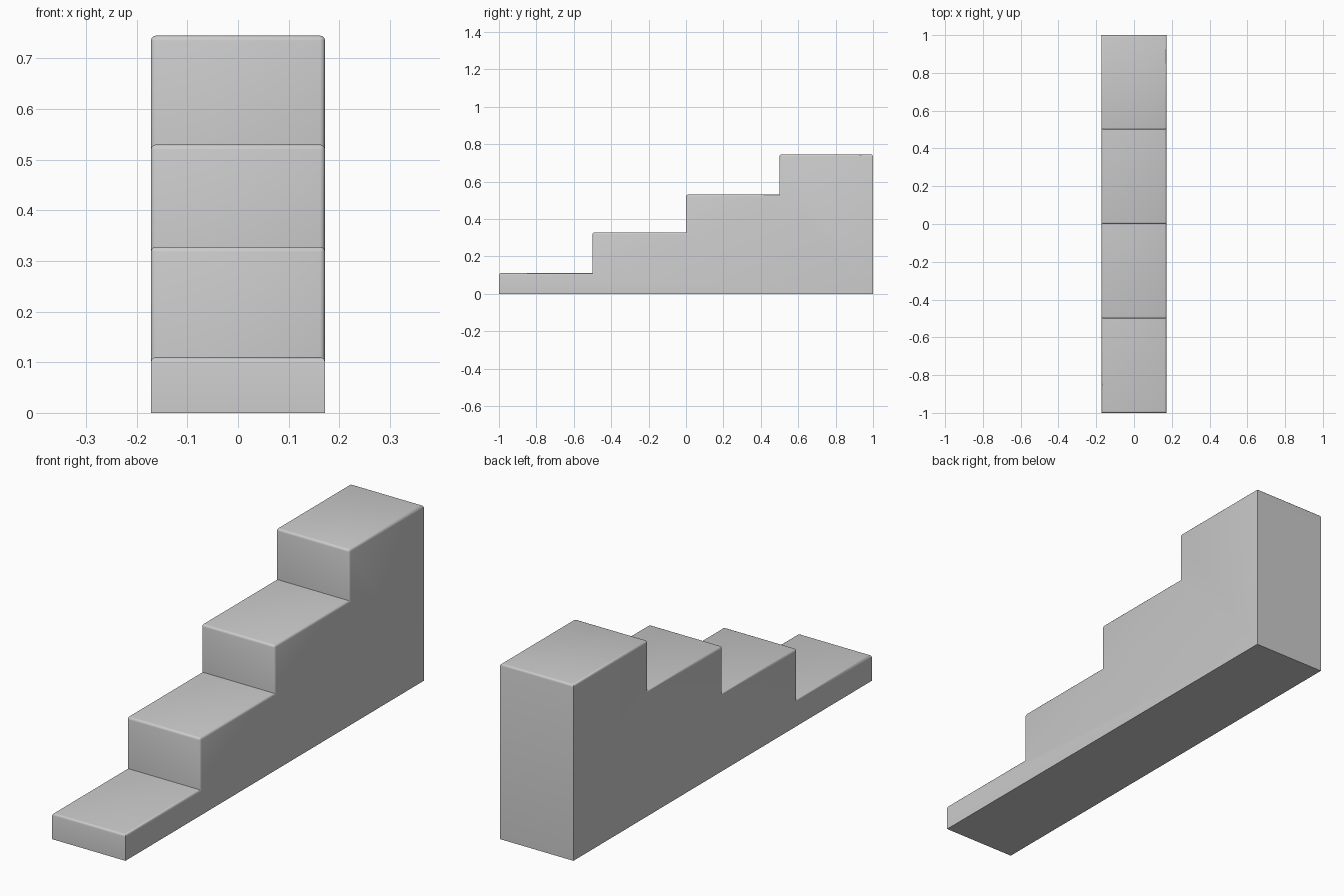
import bpy
import bmesh
import math

cube = bpy.data.objects.get("Cube")
if cube:
    bpy.data.objects.remove(cube, do_unlink=True)

HALF_WIDTH = 0.172
TREAD_HEIGHTS = [0.11, 0.328, 0.53, 0.745]
DEPTH = 2 / len(TREAD_HEIGHTS)
BEVEL = 0.01

# Plain grey finish
grey = bpy.data.materials.new("light_grey")
grey.use_nodes = True
colour = (0.6, 0.6, 0.6, 1)
grey.diffuse_color = colour
grey.node_tree.nodes["Principled BSDF"].inputs["Base Color"].default_value = colour

# Stepped side profile, from the bottom front corner up to the back
profile = [(-1, 0)]
for i, height in enumerate(TREAD_HEIGHTS):
    front = -1 + i * DEPTH
    profile += [(front, height), (front + DEPTH, height)]
profile.append((1, 0))

# Extrude the profile across the width
bm = bmesh.new()
side = bm.faces.new([bm.verts.new((-HALF_WIDTH, y, z)) for y, z in profile])
extruded = bmesh.ops.extrude_face_region(bm, geom=[side])
new_verts = [g for g in extruded["geom"] if isinstance(g, bmesh.types.BMVert)]
bmesh.ops.translate(bm, verts=new_verts, vec=(2 * HALF_WIDTH, 0, 0))
bmesh.ops.recalc_face_normals(bm, faces=bm.faces)


# Soften the outer tread edges and the riser sides; keep the base crisp
def is_softened(edge):
    low = min(v.co.z for v in edge.verts)
    return edge.is_convex and low > TREAD_HEIGHTS[0] - BEVEL


edges = [e for e in bm.edges if is_softened(e)]
bmesh.ops.bevel(bm, geom=edges, offset=BEVEL, segments=3, profile=0.5,
                affect='EDGES', clamp_overlap=True)

mesh = bpy.data.meshes.new("staircase")
bm.to_mesh(mesh)
bm.free()
mesh.materials.append(grey)
stairs = bpy.data.objects.new("staircase", mesh)
bpy.context.collection.objects.link(stairs)

# Smooth rounded edges, sharp inner corners
bpy.ops.object.select_all(action='DESELECT')
stairs.select_set(True)
bpy.context.view_layer.objects.active = stairs
bpy.ops.object.shade_smooth_by_angle(angle=math.radians(40))
